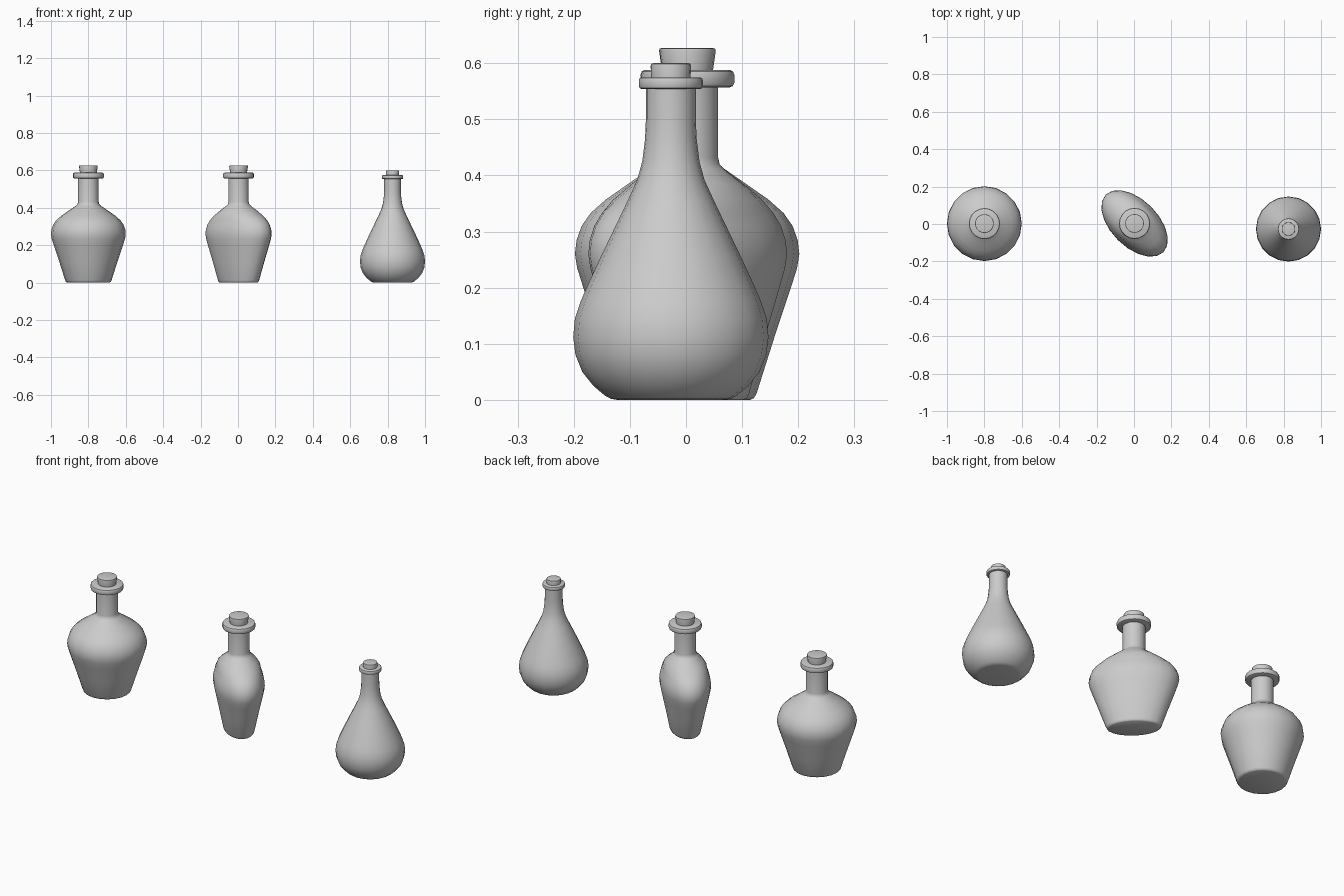
import bpy, bmesh, math
from mathutils import Matrix

if "Cube" in bpy.data.objects:
    bpy.data.objects.remove(bpy.data.objects["Cube"])

SIDES = 20


def lathe(name, profile, loc, stretch=None):
    """Revolve (radius, z) points; stretch = (long, short, z_start, z_end) flattens
    the shape diagonally below z_start, blending to round at z_end."""
    bm = bmesh.new()
    rings = []
    for r, z in profile:
        sx = sy = 1.0
        if stretch:
            a, b, z0, z1 = stretch
            t = min(max((z - z0) / (z1 - z0), 0), 1)
            sx, sy = a + (1 - a) * t, b + (1 - b) * t
        ring = []
        for i in range(SIDES):
            ang = 2 * math.pi * i / SIDES
            ring.append(bm.verts.new((r * sx * math.cos(ang), r * sy * math.sin(ang), z)))
        rings.append(ring)
    for lo, hi in zip(rings, rings[1:]):
        for i in range(SIDES):
            j = (i + 1) % SIDES
            bm.faces.new((lo[i], lo[j], hi[j], hi[i]))
    bm.faces.new(rings[0][::-1])
    bm.faces.new(rings[-1])
    if stretch:
        bmesh.ops.rotate(bm, verts=bm.verts, matrix=Matrix.Rotation(math.radians(-45), 3, 'Z'))
    mesh = bpy.data.meshes.new(name)
    bm.to_mesh(mesh)
    bm.free()
    obj = bpy.data.objects.new(name, mesh)
    bpy.context.collection.objects.link(obj)
    obj.location = (*loc, 0)
    bpy.ops.object.select_all(action='DESELECT')
    obj.select_set(True)
    bpy.context.view_layer.objects.active = obj
    bpy.ops.object.shade_smooth_by_angle(angle=math.radians(40))
    return obj


def ring_profile(r, z0, z1, b):
    """Disc with rounded rims."""
    return [(r - b, z0), (r - b * 0.3, z0 + b * 0.3), (r, z0 + b),
            (r, z1 - b), (r - b * 0.3, z1 - b * 0.3), (r - b, z1)]


def bottle(name, body, lip, cork, loc, stretch=None):
    lathe(name + "_body", body, loc, stretch)
    lathe(name + "_lip", ring_profile(*lip), loc)
    r0, r1, z0, z1 = cork
    lathe(name + "_cork", [(r0, z0), (r1, z1 - 0.005), (r1 - 0.001, z1 - 0.001),
                           (r1 - 0.005, z1)], loc)


# Wide-shouldered bottle profile
wide = [(0.112, 0), (0.119, 0.003), (0.124, 0.012), (0.155, 0.11), (0.185, 0.2),
        (0.196, 0.235), (0.2, 0.26), (0.197, 0.285), (0.188, 0.31), (0.172, 0.333),
        (0.145, 0.357), (0.105, 0.385), (0.066, 0.412), (0.058, 0.42), (0.055, 0.432),
        (0.055, 0.56)]
# Teardrop flask profile
drop = [(0.095, 0), (0.107, 0.002), (0.118, 0.008), (0.138, 0.025), (0.158, 0.05),
        (0.17, 0.08), (0.174, 0.112), (0.171, 0.145), (0.161, 0.175), (0.148, 0.205),
        (0.125, 0.255), (0.1, 0.307), (0.077, 0.355), (0.06, 0.392), (0.051, 0.425),
        (0.046, 0.465), (0.0445, 0.5), (0.0445, 0.557)]

wide_lip, wide_cork = (0.083, 0.557, 0.588, 0.008), (0.044, 0.05, 0.58, 0.627)
bottle("round_bottle", wide, wide_lip, wide_cork, (-0.8, 0.002))
bottle("flat_bottle", wide, wide_lip, wide_cork, (0.003, 0.003), (1.09, 0.63, 0.33, 0.425))
bottle("teardrop_bottle", drop, (0.057, 0.554, 0.575, 0.005), (0.035, 0.036, 0.57, 0.6),
       (0.826, -0.027))
